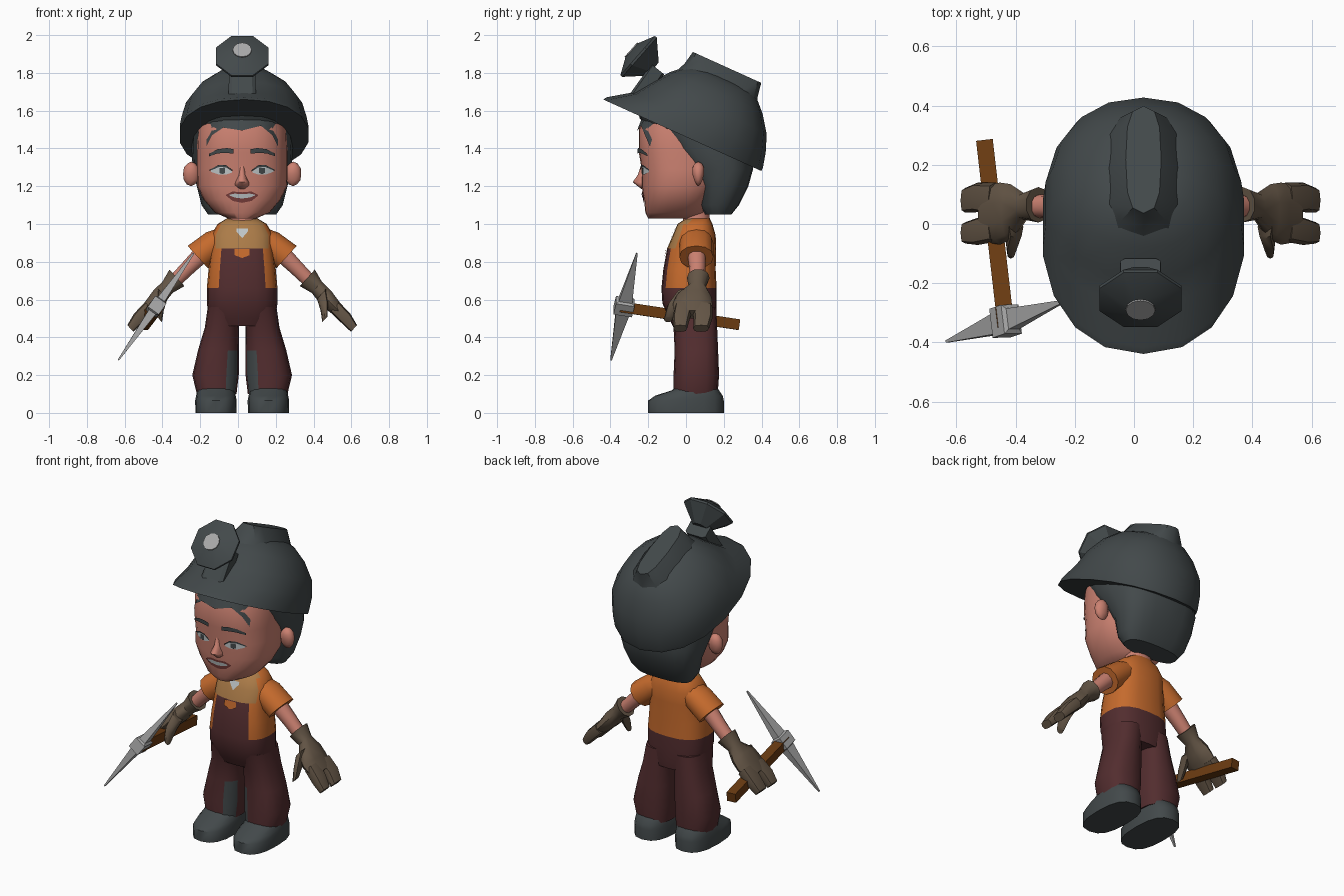
import bpy, bmesh, math
from mathutils import Vector as V

if "Cube" in bpy.data.objects:
    bpy.data.objects.remove(bpy.data.objects["Cube"])

CX = 0.022          # centre line of the figure
X, Y, Z = V((1, 0, 0)), V((0, 1, 0)), V((0, 0, 1))


def material(name, rgb):
    m = bpy.data.materials.new(name)
    m.diffuse_color = (*rgb, 1)
    m.use_nodes = True
    m.node_tree.nodes["Principled BSDF"].inputs["Base Color"].default_value = m.diffuse_color
    return m


SKIN = material("skin", (0.60, 0.22, 0.165))
DARK = material("charcoal", (0.055, 0.066, 0.069))
MAROON = material("maroon cloth", (0.085, 0.026, 0.028))
ORANGE = material("orange cloth", (0.56, 0.145, 0.026))
TAN = material("tan cloth", (0.41, 0.20, 0.065))
GLOVE = material("brown leather", (0.125, 0.09, 0.06))
WOOD = material("wood", (0.15, 0.045, 0.006))
STEEL = material("steel", (0.40, 0.40, 0.40))
PALE = material("pale", (0.52, 0.56, 0.57))
LIP = material("lip red", (0.20, 0.05, 0.045))


def finish(name, bm, mats, rule=None, angle=45):
    """Turn a bmesh into a named object, coloured by a rule on each face."""
    bmesh.ops.recalc_face_normals(bm, faces=bm.faces)
    bm.normal_update()
    if rule:
        for f in bm.faces:
            f.material_index = rule(f.calc_center_median(), f.normal)
    me = bpy.data.meshes.new(name)
    bm.to_mesh(me)
    bm.free()
    for m in mats:
        me.materials.append(m)
    ob = bpy.data.objects.new(name, me)
    bpy.context.collection.objects.link(ob)
    bpy.ops.object.select_all(action='DESELECT')
    ob.select_set(True)
    bpy.context.view_layer.objects.active = ob
    if angle:
        bpy.ops.object.shade_smooth_by_angle(angle=math.radians(angle))
    return ob


def ring(c, a, b, u=X, v=Y, p=2.0, n=16, turn=0.0):
    """Superellipse cross-section, first point towards -v."""
    pts = []
    for i in range(n):
        t = 2 * math.pi * i / n - math.pi / 2 + turn
        co, si = math.cos(t), math.sin(t)
        pts.append(V(c) + u * a * math.copysign(abs(co) ** (2 / p), co)
                   + v * b * math.copysign(abs(si) ** (2 / p), si))
    return pts


def loft(name, rings, mats, rule=None, angle=45):
    bm = bmesh.new()
    rows = [[bm.verts.new(p) for p in r] for r in rings]
    n = len(rows[0])
    for r0, r1 in zip(rows, rows[1:]):
        for i in range(n):
            j = (i + 1) % n
            bm.faces.new((r0[i], r0[j], r1[j], r1[i]))
    bm.faces.new(rows[0])
    bm.faces.new(rows[-1])
    return finish(name, bm, mats, rule, angle)


def stack(table, cx=CX, p=2.4, n=20):
    """Horizontal rings from rows of height, front y, back y, half width."""
    return [ring((cx, (f + b) / 2, z), w, (b - f) / 2, p=p, n=n) for z, f, b, w in table]


def patch(name, table, p, xs, tops, bots, mat, off=0.006):
    """Thin plate following the front of a stacked shape."""
    def front(x, z):
        for r0, r1 in zip(table, table[1:]):
            if r0[0] <= z <= r1[0]:
                k = (z - r0[0]) / (r1[0] - r0[0])
                _, f, b, w = [q + (s - q) * k for q, s in zip(r0, r1)]
                return (f + b) / 2 - (b - f) / 2 * max(0, 1 - abs(x / w) ** p) ** (1 / p) - off
    bm = bmesh.new()
    cols = [[bm.verts.new((CX + x, front(x, z), z)) for z in (lo, hi)]
            for x, hi, lo in zip(xs, tops, bots)]
    for c0, c1 in zip(cols, cols[1:]):
        bm.faces.new((c0[0], c1[0], c1[1], c0[1]))
    ob = finish(name, bm, [mat])
    if ob.data.polygons[0].normal.y > 0:
        ob.data.flip_normals()


# Head and neck
HEAD = [(1.03, -.20, .05, .075), (1.06, -.215, .10, .145), (1.13, -.222, .14, .205),
        (1.20, -.235, .18, .238), (1.29, -.235, .2, .24), (1.38, -.25, .2, .24),
        (1.50, -.25, .2, .235), (1.62, -.2, .2, .2)]
loft("head", stack(HEAD, p=2.4, n=28), [SKIN])
loft("neck", stack([(.98, -.02, .13, .085), (1.1, -.01, .12, .075)], n=12), [SKIN])
loft("nose", stack([(1.185, -.235, -.19, .02), (1.205, -.262, -.18, .042), (1.222, -.282, -.18, .036),
                    (1.26, -.255, -.18, .02), (1.32, -.235, -.2, .012)], p=2, n=8), [SKIN], angle=70)

# Hair under the helmet, swept forward as it rises
loft("hair", stack([(1.05, .10, .24, .18), (1.10, .07, .28, .215), (1.2, .06, .33, .24),
                    (1.29, .0, .355, .262), (1.40, -.11, .35, .268), (1.50, -.185, .34, .265),
                    (1.56, -.245, .34, .262), (1.64, -.27, .3, .25)], p=2.6, n=20), [DARK])
patch("fringe", HEAD, 2.4, (-.19, -.16, -.1, 0, .1, .16, .19), (1.56,) * 7,
      (1.41, 1.47, 1.51, 1.495, 1.52, 1.47, 1.41), DARK, .009)

# Face details
patch("lips", HEAD, 2.4, (-.085, -.05, 0, .05, .085), (1.155, 1.172, 1.168, 1.172, 1.155),
      (1.15, 1.122, 1.112, 1.122, 1.15), LIP, .004)
patch("teeth", HEAD, 2.4, (-.068, -.04, 0, .04, .068), (1.155, 1.161, 1.158, 1.161, 1.155),
      (1.151, 1.14, 1.135, 1.14, 1.151), PALE, .008)
for s, side in ((1, "left"), (-1, "right")):
    def row(*q):
        return [s * x for x in q]
    patch(side + "_eye", HEAD, 2.4, row(.055, .085, .125, .165), (1.28, 1.30, 1.302, 1.285),
          (1.272, 1.262, 1.262, 1.276), PALE, .004)
    patch(side + "_iris", HEAD, 2.4, row(.09, .105, .12), (1.297,) * 3, (1.27, 1.264, 1.27), DARK, .007)
    patch(side + "_lash", HEAD, 2.4, row(.05, .085, .125, .172), (1.286, 1.311, 1.312, 1.288),
          (1.278, 1.300, 1.301, 1.281), DARK, .008)
    patch(side + "_brow", HEAD, 2.4, row(.045, .08, .13, .175), (1.396, 1.402, 1.396, 1.372),
          (1.372, 1.376, 1.374, 1.358), DARK, .009)
    bm = bmesh.new()
    bmesh.ops.create_icosphere(bm, subdivisions=2, radius=1)
    for v in bm.verts:
        taper = 0.75 + 0.25 * v.co.z
        v.co = V((CX + s * .27 + v.co.x * .045, .065 + v.co.y * .042 * taper, 1.265 + v.co.z * .065))
    finish(side + "_ear", bm, [SKIN])

# Helmet, built in a frame tilted down to the back
D, N, O = V((0, .911, -.412)), V((0, .412, .911)), V((CX + .01, -.02, 1.47))


def tilted(rows, p, n):
    return [ring(O + D * (f + b) / 2 + N * h, w, (b - f) / 2, v=D, p=p, n=n) for h, f, b, w in rows]


loft("helmet", tilted([(0, -.46, .46, .345), (.02, -.445, .46, .345), (.10, -.33, .44, .335),
                       (.19, -.265, .405, .312), (.28, -.195, .34, .25), (.34, -.13, .28, .175),
                       (.37, -.07, .22, .09)], 2.2, 18), [DARK])
loft("helmet_crest", tilted([(.27, -.18, .31, .16), (.35, -.145, .28, .125), (.425, -.13, .267, .06)],
                            2.8, 12), [DARK])

# Head lamp on a slanted post
P = V((0, .62, .78))
Q = X.cross(P)
loft("lamp_post", [ring(V((CX, -.265, 1.65)), .075, .05, v=Q, p=6, n=8, turn=math.pi / 8),
                   ring(V((CX, -.15, 1.82)), .07, .045, v=Q, p=6, n=8, turn=math.pi / 8)], [DARK], angle=30)
L, M, C = V((0, -.75, .66)), V((0, .66, .75)), V((CX, -.25, 1.886))
loft("lamp", [ring(C + L * t, r, r, v=M, n=8, turn=math.pi / 8)
              for t, r in ((-.10, .05), (-.005, .15), (.008, .15), (.05, .055))], [DARK], angle=30)
loft("lamp_lens", [ring(C + L * t, .05, .05, v=M, n=12) for t in (.046, .056)], [STEEL], angle=30)

# Shirt and overall top
TORSO = [(.46, -.07, .155, .15), (.50, -.09, .16, .175), (.58, -.125, .162, .187), (.66, -.13, .162, .187),
         (.76, -.12, .157, .178), (.87, -.10, .16, .165), (.94, -.07, .157, .165),
         (1.0, -.045, .14, .13), (1.03, 0, .125, .08)]


def torso_colour(c, n):
    x = abs(c.x - CX)
    if c.z < .66:
        return 0
    if n.y < -.2 and c.z < .87 and x < .112:
        return 0
    return 2 if n.y < -.2 and c.z > .87 and x < .125 else 1


loft("torso", stack(TORSO, p=2.6), [MAROON, ORANGE, TAN], torso_colour)
patch("undershirt", TORSO, 2.6, (-.03, 0, .03), (.975,) * 3, (.96, .925, .96), PALE)
patch("bib_notch", TORSO, 2.6, (-.04, 0, .04), (.868,) * 3, (.835, .82, .835), ORANGE)

# Limbs, mirrored about the centre line
A, B = V((.74, 0, -.67)), V((.67, 0, .74))
for s, side in ((1, "left"), (-1, "right")):
    def limb(name, rows, mat, p=2.2, n=10, angle=45):
        b = V((s * B.x, 0, B.z))
        loft(side + name, [ring((CX + s * x, y, z), wb, wy, u=b, v=Y, p=p, n=n)
                           for x, y, z, wy, wb in rows], [mat], angle=angle)

    limb("_sleeve", [(.08, .055, .935, .075, .06), (.14, .055, .90, .09, .075),
                     (.235, .055, .825, .09, .08)], ORANGE, n=12)
    limb("_forearm", [(.2, .055, .855, .05, .05), (.29, .06, .765, .043, .042),
                      (.39, .06, .665, .036, .036)], SKIN)
    limb("_glove", [(.345, .065, .715, .06, .062), (.395, .06, .665, .045, .042), (.44, .04, .615, .095, .047),
                    (.475, .035, .575, .105, .042), (.53, .035, .52, .095, .03)], GLOVE)
    limb("_outer_fingers", [(.49, .085, .56, .055, .036), (.55, .09, .50, .05, .034),
                            (.592, .08, .447, .042, .024)], GLOVE, 3, 8)
    limb("_inner_fingers", [(.49, -.01, .56, .05, .036), (.55, -.025, .50, .046, .034),
                            (.592, -.03, .447, .036, .024)], GLOVE, 3, 8)
    limb("_thumb", [(.42, -.01, .63, .04, .036), (.435, -.06, .565, .04, .03),
                    (.438, -.095, .495, .022, .02)], GLOVE, 2.5, 8)

    # Trouser leg with a worn inner patch
    legs = [(.10, -.065, .168, .135, .105), (.20, -.066, .175, .141, .123), (.33, -.06, .17, .126, .108),
            (.45, -.066, .165, .108, .09), (.56, -.10, .16, .09, .092)]

    def leg_colour(c, n):
        x = s * (c.x - CX)
        return 1 if c.z < .32 and n.y < -.3 and x < .075 and s * n.x < -.1 else 0
    loft(side + "_trouser_leg", [ring((CX + s * cx, (f + b) / 2, z), w, (b - f) / 2, p=2.5, n=16)
                                 for z, f, b, cx, w in legs], [MAROON, DARK], leg_colour)
    loft(side + "_boot", stack([(0, -.2, .2, .108), (.065, -.2, .2, .11), (.09, -.165, .195, .105),
                                (.12, -.075, .175, .1), (.135, -.06, .165, .09)],
                               cx=CX + s * .139, p=2.6, n=16), [DARK])

# Pickaxe held in the right hand
h0, h1 = V((-.505, .28, .467)), V((-.432, -.35, .562))
H = (h1 - h0).normalized()
U = H.cross(Z).normalized()
W = U.cross(H)
quarter = math.pi / 4
loft("pickaxe_handle", [ring(c, .04, .04, u=U, v=W, n=4, turn=quarter) for c in (h0, h1)], [WOOD], angle=0)
t0, t1 = V((-.633, -.397, .28)), V((-.235, -.26, .845))
T = (t1 - t0).normalized()
G = (H - T * H.dot(T)).normalized()
K = T.cross(G)
loft("pickaxe_head", [ring(t0.lerp(t1, k) + G * e, a * 1.41, b * 1.41, u=G, v=K, n=4, turn=quarter)
                      for k, e, a, b in ((0, 0, .004, .004), (.25, 0, .022, .014), (.44, 0, .036, .022),
                                         (.45, 0, .05, .036), (.55, 0, .05, .036), (.56, 0, .036, .022),
                                         (.75, 0, .022, .014), (1, 0, .004, .004))], [STEEL], angle=0)
